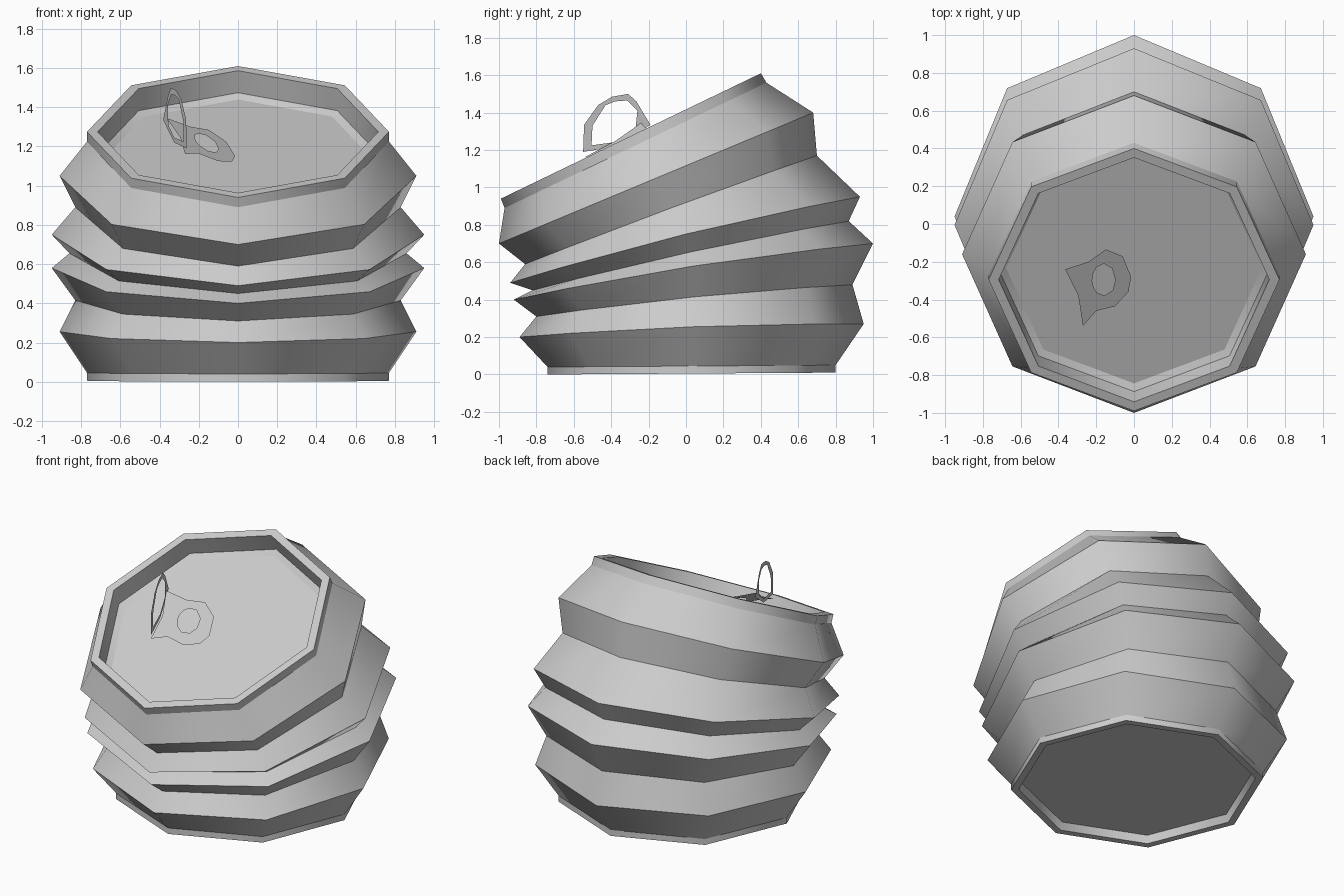
import bpy
import bmesh
from math import cos, sin, pi, radians
from mathutils import Vector

if "Cube" in bpy.data.objects:
    bpy.data.objects.remove(bpy.data.objects["Cube"])

SIDES = 8

metal = bpy.data.materials.new("grey_metal")
metal.use_nodes = True
GREY = (0.6, 0.6, 0.6, 1)
metal.diffuse_color = GREY
metal.node_tree.nodes["Principled BSDF"].inputs["Base Color"].default_value = GREY


def make_object(name, bm):
    mesh = bpy.data.meshes.new(name)
    bm.to_mesh(mesh)
    bm.free()
    mesh.materials.append(metal)
    obj = bpy.data.objects.new(name, mesh)
    bpy.context.collection.objects.link(obj)
    return obj


def ring(front, back, radius, bend=0.0):
    """Tilted octagon spanning front (y, z) to back (y, z)."""
    f, b = Vector((0, *front)), Vector((0, *back))
    mid, half = (f + b) / 2, (b - f) / 2
    points = []
    for i in range(SIDES):
        a = 2 * pi * i / SIDES
        p = mid + half * sin(a)
        points.append(p + Vector((radius * cos(a), 0, bend * cos(a) ** 2)))
    return points


def inset(points, scale, depth):
    """Copy a ring, scaled about its centre and sunk against its normal."""
    mid = sum(points, Vector()) / SIDES
    normal = (points[0] - mid).cross(points[2] - mid).normalized()
    return [mid + (p - mid) * scale - normal * depth for p in points]


def loft(name, rings):
    """Skin stacked rings, cap both ends; smooth around, sharp at each ring."""
    bm = bmesh.new()
    loops = [[bm.verts.new(p) for p in r] for r in rings]
    for low, high in zip(loops, loops[1:]):
        for i in range(SIDES):
            j = (i + 1) % SIDES
            bm.faces.new((low[i], low[j], high[j], high[i])).smooth = True
    bm.faces.new(loops[0][::-1])
    bm.faces.new(loops[-1])
    for loop in loops:
        for i in range(SIDES):
            bm.edges.get((loop[i], loop[(i + 1) % SIDES])).smooth = False
    return make_object(name, bm)


# Crumpled can: folds from the base to the tilted rim
folds = [
    ring((-.74, 0), (.80, .01), .77),
    ring((-.74, .04), (.80, .05), .77),
    ring((-.89, .20), (.95, .27), .91, .02),
    ring((-.80, .31), (.89, .48), .83, .02),
    ring((-.92, .40), (1.0, .70), .95, .03),
    ring((-.82, .45), (.87, .82), .86, .02),
    ring((-.94, .49), (.93, .95), .95, .03),
    ring((-.86, .59), (.70, 1.17), .83, .01),
    ring((-1.0, .70), (.68, 1.40), .91),
    ring((-.97, .89), (.43, 1.56), .77),
    ring((-.99, .94), (.40, 1.61), .77),
]
base_recess = [inset(folds[0], .92, -.05), inset(folds[0], .94, 0)]
lid_recess = [inset(folds[-1], s, d) for s, d in ((.93, 0), (.93, .125), (.88, .145))]
loft("can_body", base_recess + folds + lid_recess)


def holed_plate(name, outer, hole, place):
    """Thin sheet with a hole, its flat points mapped to space by place."""
    bm = bmesh.new()
    a = [bm.verts.new(place(*p)) for p in outer]
    b = [bm.verts.new(place(*p)) for p in hole]
    n = len(a)
    for i in range(n):
        j = (i + 1) % n
        bm.faces.new((a[i], a[j], b[j], b[i])).smooth = True
    return make_object(name, bm)


# Pull tab: sloping half that rests on the lid
base_outline = [(-.015, -.28), (-.06, -.17), (-.15, -.135), (-.24, -.2), (-.365, -.24),
                (-.295, -.38), (-.27, -.54), (-.2, -.46), (-.1, -.435), (-.03, -.36)]
hole_angles = (0, 45, 90, 130, 160, 185, 210, 235, 275, 320)
base_hole = [(-.16 + .062 * cos(radians(a)), -.295 + .085 * sin(radians(a))) for a in hole_angles]
holed_plate("pull_tab_base", base_outline, base_hole,
            lambda x, y: (x, y, 1.22 - .5 * (x + .16) + .45 * (y + .29)))

# Pull tab: finger loop folded upright
loop_outline = [(-.19, 1.335), (-.265, 1.46), (-.31, 1.5), (-.395, 1.485),
                (-.47, 1.44), (-.545, 1.335), (-.55, 1.19), (-.36, 1.22)]
loop_hole = [(-.27, 1.31), (-.26, 1.41), (-.315, 1.465), (-.38, 1.46),
             (-.43, 1.44), (-.50, 1.33), (-.505, 1.225), (-.36, 1.245)]
holed_plate("pull_tab_loop", loop_outline, loop_hole,
            lambda y, z: (-.365 - .33 * (y + .24), y, z))
